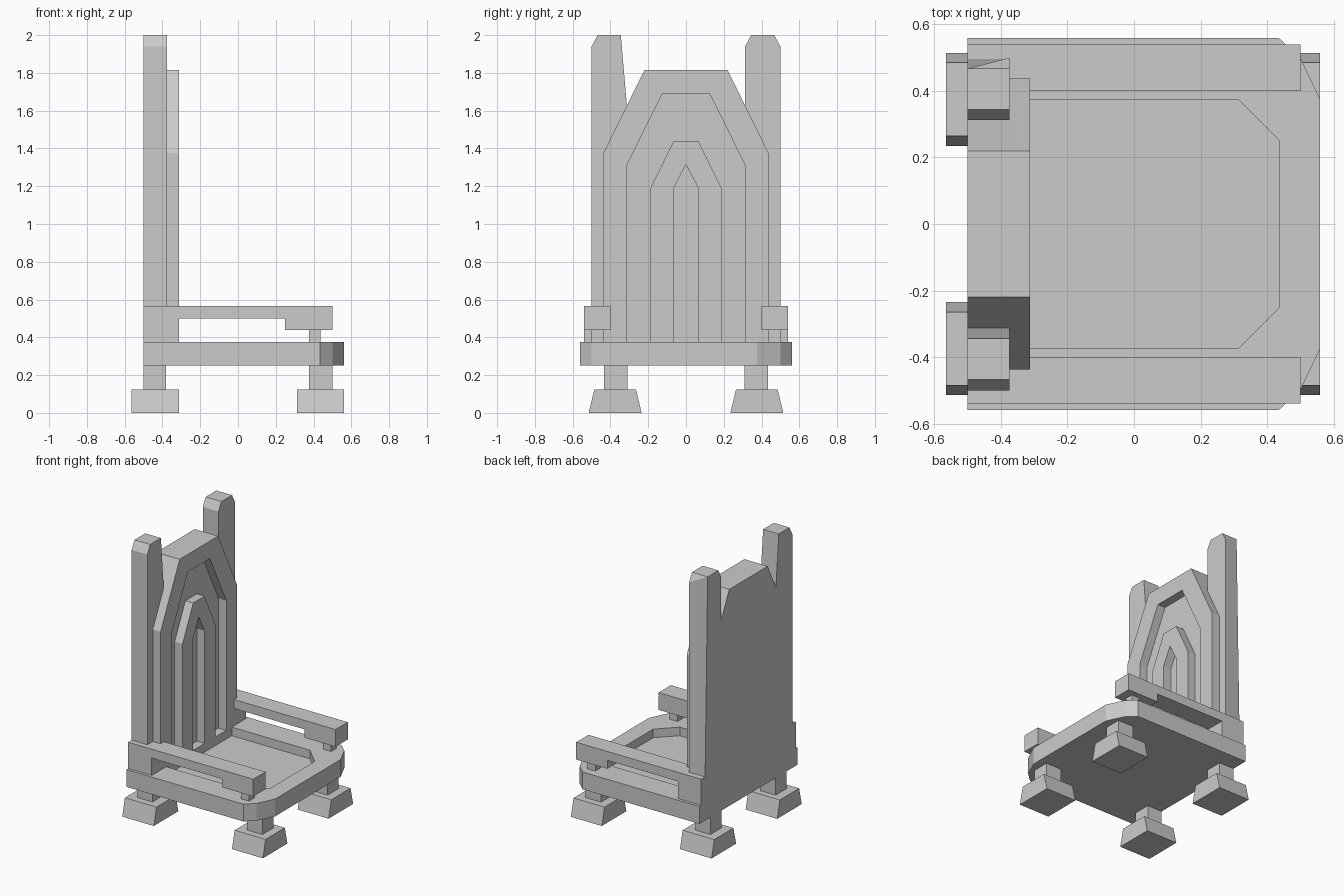
import bpy, bmesh

if "Cube" in bpy.data.objects:
    bpy.data.objects.remove(bpy.data.objects["Cube"])

# Maps a 2D profile point plus depth to 3D, by extrusion axis
MAP = {'x': lambda a, b, d: (d, a, b),
       'y': lambda a, b, d: (a, d, b),
       'z': lambda a, b, d: (a, b, d)}


def prism(name, axis, pts, d0, d1, moves=()):
    """Extrude a profile between two depths; moves = (from, to) vertex tweaks."""
    bm = bmesh.new()
    lo = [bm.verts.new(MAP[axis](a, b, d0)) for a, b in pts]
    hi = [bm.verts.new(MAP[axis](a, b, d1)) for a, b in pts]
    n = len(pts)
    bm.faces.new(lo)
    bm.faces.new(hi)
    for i in range(n):
        j = (i + 1) % n
        bm.faces.new((lo[i], lo[j], hi[j], hi[i]))
    for src, dst in moves:
        for v in bm.verts:
            if all(abs(v.co[k] - src[k]) < 1e-4 for k in range(3)):
                v.co = dst
    bmesh.ops.remove_doubles(bm, verts=bm.verts, dist=1e-4)
    bmesh.ops.recalc_face_normals(bm, faces=bm.faces)
    me = bpy.data.meshes.new(name)
    bm.to_mesh(me)
    bm.free()
    ob = bpy.data.objects.new(name, me)
    bpy.context.collection.objects.link(ob)
    return ob


def rect(a0, a1, b0, b1):
    return [(a0, b0), (a1, b0), (a1, b1), (a0, b1)]


def mirrored(half):
    """Complete a half profile (first coordinate positive) across zero."""
    return half + [(-a, b) for a, b in reversed(half) if a != 0]


# Seat with shallow recessed top
def seat_outline(half):
    return half + [(x, -y) for x, y in reversed(half)]


seat = prism("seat", 'z', seat_outline([(-.5, .56), (.435, .56), (.5, .5), (.56, .375)]), .25, .375)
cutter = prism("seat_recess_cutter", 'z',
               seat_outline([(-.3125, .375), (.3125, .375), (.4375, .25)]), .3125, .5)
cutter.hide_render = True
cutter.hide_viewport = True
cut = seat.modifiers.new("recess", 'BOOLEAN')
cut.operation = 'DIFFERENCE'
cut.solver = 'EXACT'
cut.object = cutter

# Legs, feet, armrests and front arm supports, on both sides
arm = [(-.5, .375), (-.3125, .375), (-.3125, .5), (.25, .5),
       (.25, .44), (.5, .44), (.5, .565), (-.5, .565)]
for s, side in ((1, "left"), (-1, "right")):
    for end, leg_x, foot_x in (("back", (-.5, -.38), (-.565, -.3125)),
                               ("front", (.375, .5), (.3125, .56))):
        prism(f"{end}_leg_{side}", 'x', rect(s * .31, s * .435, .125, .25), *leg_x)
        foot = [(s * .235, 0), (s * .515, 0), (s * .485, .125), (s * .265, .125)]
        prism(f"{end}_foot_{side}", 'x', foot, *foot_x)
    prism(f"armrest_{side}", 'y', arm, s * .4, s * .54)
    prism(f"arm_support_{side}", 'x', rect(s * .4375, s * .5, .375, .44), .375, .4375)

# Back posts: one tapers inside, the other has a skewed outer rear edge
prism("back_post_right", 'x', [(-.5, .375), (-.5, 1.94), (-.467, 2), (-.345, 2),
                               (-.3125, 1.62), (-.3125, .375)], -.5, -.375)
prism("back_post_left", 'x', [(.3125, .375), (.3125, 1.94), (.345, 2), (.467, 2),
                              (.5, 1.94), (.5, .375)], -.5, -.375,
      moves=[((-.5, .5, 1.94), (-.5, .467, 2))])

# Backboard between the posts
prism("backboard", 'x', mirrored([(.3125, .3125), (.3125, 1.625), (.22, 1.815)]), -.5, -.375)

# Raised nested arches on the backboard
outer_rim = [(.4375, .375), (.4375, 1.375), (.22, 1.815)]
rim_hole = [(.3125, .375), (.3125, 1.3125), (.125, 1.69)]
inner_arch = [(.1875, .3125), (.1875, 1.19), (.065, 1.44)]
slot = [(.065, .3125), (.065, 1.19), (0, 1.315)]
for name, out, hole in (("outer_arch", outer_rim, rim_hole), ("inner_arch", inner_arch, slot)):
    prism(name, 'x', mirrored(out) + mirrored(hole)[::-1], -.375, -.3125)
